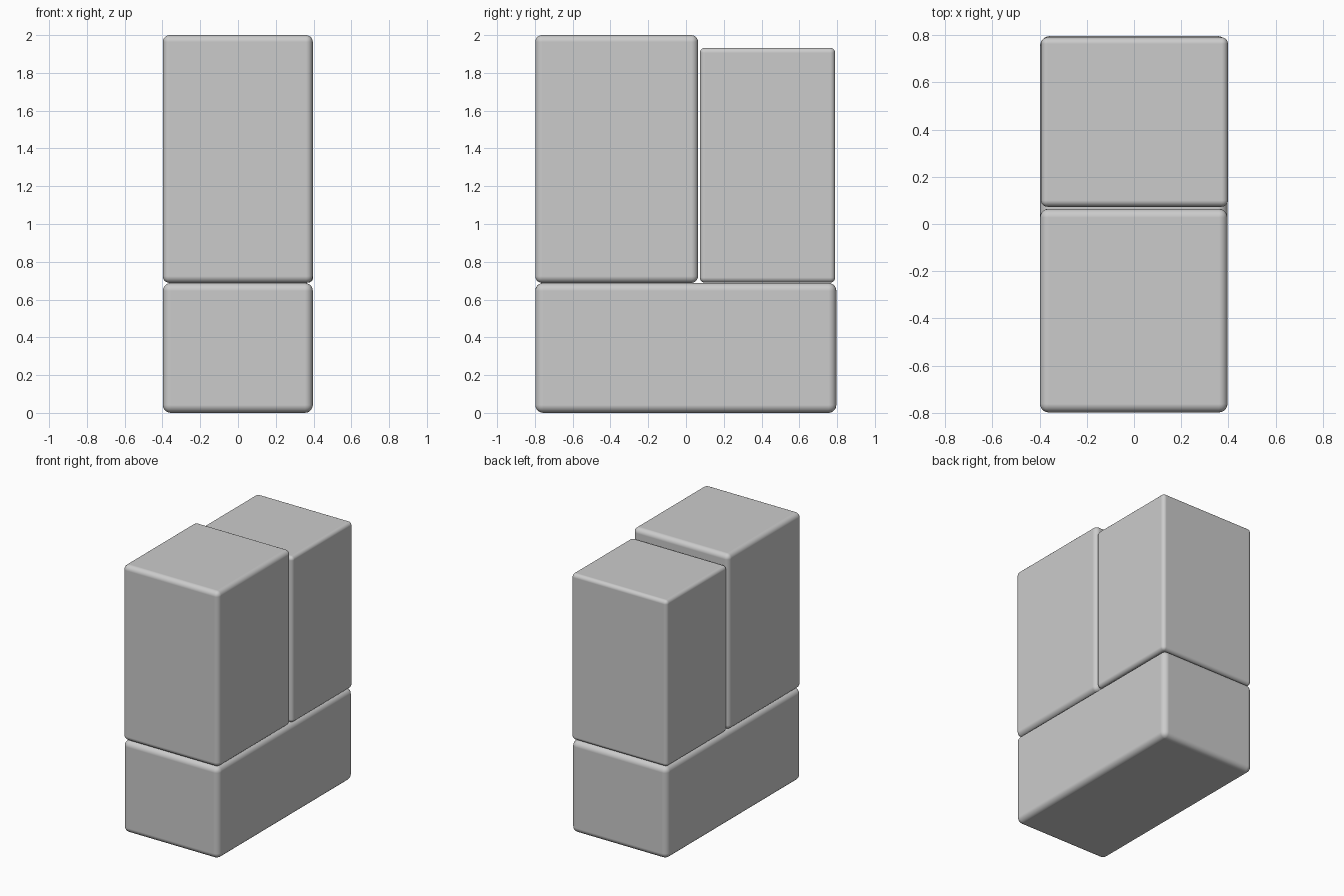
import bpy

if "Cube" in bpy.data.objects:
    bpy.data.objects.remove(bpy.data.objects["Cube"])


def rounded_block(name, lo, hi, radius):
    """Box between two corners with softly rounded edges."""
    size = [b - a for a, b in zip(lo, hi)]
    mid = [(a + b) / 2 for a, b in zip(lo, hi)]
    bpy.ops.mesh.primitive_cube_add(size=1, location=mid)
    ob = bpy.context.object
    ob.name = name
    ob.scale = size
    bpy.ops.object.transform_apply(location=False, rotation=False, scale=True)
    bpy.ops.object.shade_smooth_by_angle()
    bev = ob.modifiers.new("rounded_edges", 'BEVEL')
    bev.width = radius
    bev.segments = 5
    bev.harden_normals = True
    # round the edges before the smooth-by-angle step, if that is a modifier
    ob.modifiers.move(len(ob.modifiers) - 1, 0)
    for p in ob.data.polygons:
        p.use_smooth = True
    return ob


# Long block lying at the bottom
rounded_block("base_block", (-0.398, -0.798, 0.0), (0.396, 0.796, 0.688), 0.042)
# Taller upright block at the front
rounded_block("front_block", (-0.398, -0.798, 0.688), (0.396, 0.064, 2.0), 0.036)
# Slightly shorter upright block at the back
rounded_block("back_block", (-0.394, 0.073, 0.69), (0.398, 0.79, 1.933), 0.027)
